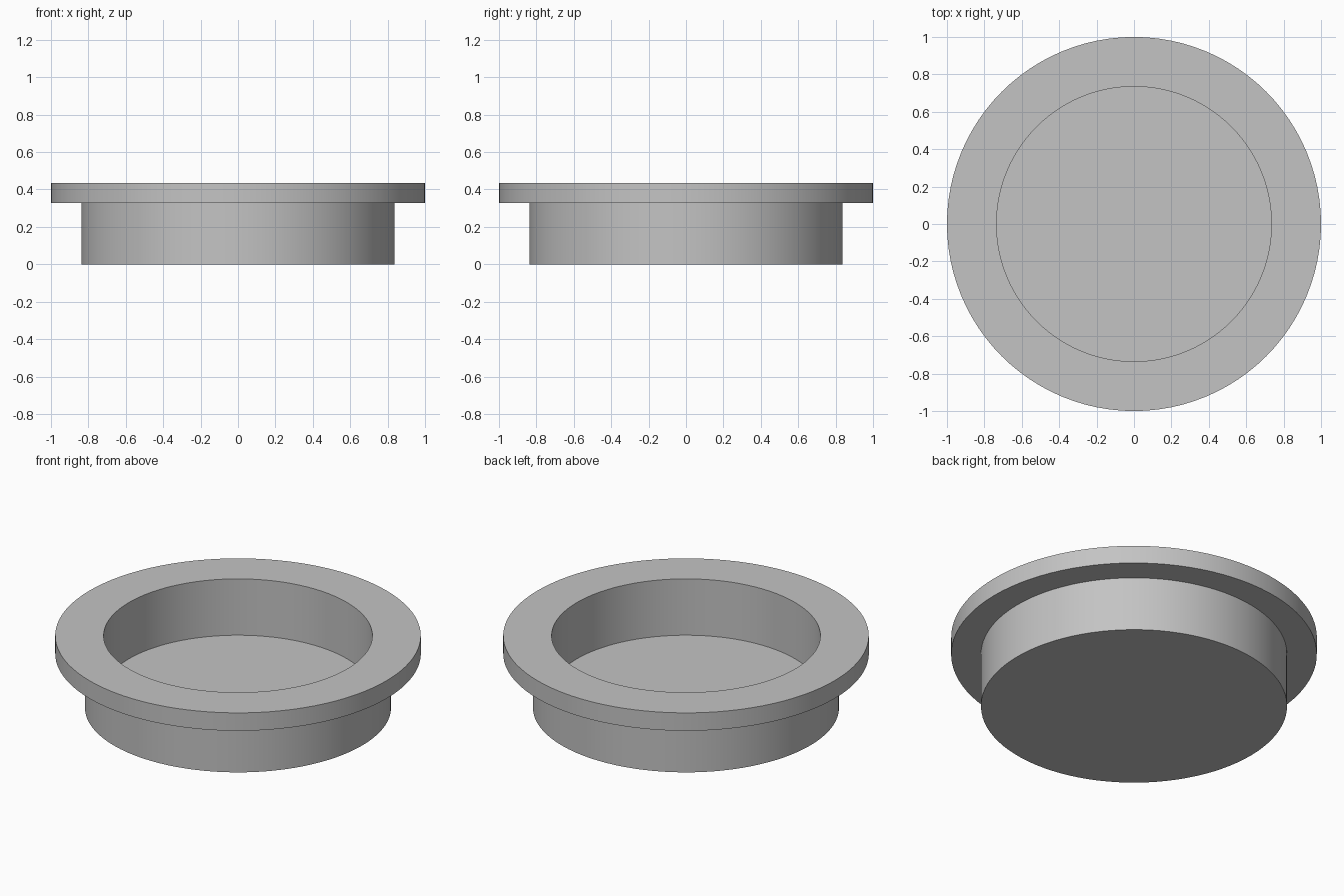
import bpy
import bmesh
from math import radians, tau
from mathutils import Vector

SEGMENTS = 96

cube = bpy.data.objects.get("Cube")
if cube:
    bpy.data.objects.remove(cube, do_unlink=True)


def make_material(name, color):
    mat = bpy.data.materials.new(name)
    mat.use_nodes = True
    mat.diffuse_color = color
    mat.node_tree.nodes["Principled BSDF"].inputs["Base Color"].default_value = color
    return mat


def lathe(name, profile, material):
    """Revolve a (radius, height) profile around the z axis."""
    bm = bmesh.new()
    verts = [bm.verts.new((r, 0, z)) for r, z in profile]
    edges = [bm.edges.new(pair) for pair in zip(verts, verts[1:])]
    bmesh.ops.spin(bm, geom=verts + edges, cent=Vector(), axis=Vector((0, 0, 1)),
                   angle=tau, steps=SEGMENTS)
    bmesh.ops.remove_doubles(bm, verts=bm.verts, dist=0.0001)
    bmesh.ops.recalc_face_normals(bm, faces=bm.faces)
    mesh = bpy.data.meshes.new(name)
    bm.to_mesh(mesh)
    bm.free()
    mesh.materials.append(material)
    obj = bpy.data.objects.new(name, mesh)
    bpy.context.collection.objects.link(obj)
    return obj


grey = make_material("light_grey", (0.55, 0.55, 0.55, 1))

# Round cup with a flat floor and a wide rim flange, as one solid
flanged_cup = lathe("flanged_cup", [
    (0, 0), (0.837, 0), (0.837, 0.327),      # underside and outer wall
    (1, 0.327), (1, 0.435),                  # flange
    (0.735, 0.435), (0.735, 0.095), (0, 0.095),  # inner wall and floor
], grey)

bpy.ops.object.select_all(action="DESELECT")
flanged_cup.select_set(True)
bpy.context.view_layer.objects.active = flanged_cup
bpy.ops.object.shade_smooth_by_angle(angle=radians(30))
